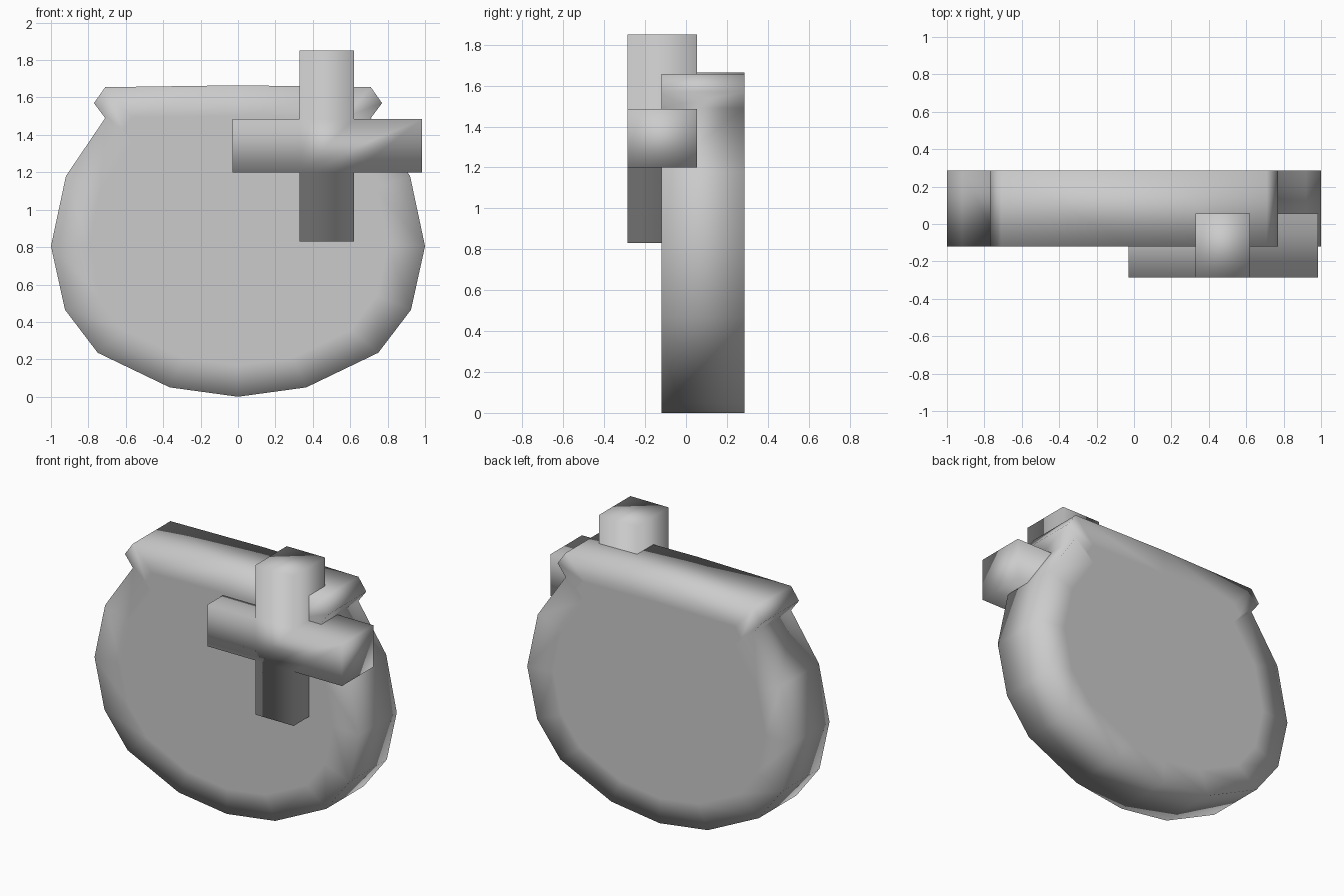
import bpy, bmesh

if "Cube" in bpy.data.objects:
    bpy.data.objects.remove(bpy.data.objects["Cube"])


def slab(name, outline, y0, y1, centre=None, inner=0.8):
    """Extrude an x-z outline along y; optionally add a coplanar inner ring so shading rolls at the edge."""
    bm = bmesh.new()
    n = len(outline)
    rings = []
    for y in (y0, y1):
        ring = [bm.verts.new((x, y, z)) for x, z in outline]
        cap = ring
        if centre:
            cx, cz = centre
            cap = [bm.verts.new((cx + (x - cx) * inner, y, cz + (z - cz) * inner))
                   for x, z in outline]
            for i in range(n):
                j = (i + 1) % n
                bm.faces.new((ring[i], ring[j], cap[j], cap[i]))
        bm.faces.new(cap)
        rings.append(ring)
    a, b = rings
    for i in range(n):
        j = (i + 1) % n
        bm.faces.new((a[i], a[j], b[j], b[i]))
    bmesh.ops.recalc_face_normals(bm, faces=bm.faces)
    for f in bm.faces:
        f.smooth = True
    mesh = bpy.data.meshes.new(name)
    bm.to_mesh(mesh)
    bm.free()
    obj = bpy.data.objects.new(name, mesh)
    bpy.context.collection.objects.link(obj)
    return obj


# Round pouch with a flared rim: right half of the profile, mirrored
half = [(0.365, 0.05), (0.75, 0.235), (0.925, 0.465), (1.0, 0.805),
        (0.92, 1.18), (0.71, 1.49), (0.77, 1.57), (0.71, 1.655)]
pouch = [(0, 0)] + half + [(0, 1.665)] + [(-x, z) for x, z in reversed(half)]
slab("pouch", pouch, -0.12, 0.285, centre=(0, 0.85))

# Thick plus sign on the upper right of the front
x0, x1, x2, x3 = -0.03, 0.33, 0.62, 0.985
z0, z1, z2, z3 = 0.83, 1.20, 1.485, 1.85
plus = [(x1, z0), (x2, z0), (x2, z1), (x3, z1), (x3, z2), (x2, z2),
        (x2, z3), (x1, z3), (x1, z2), (x0, z2), (x0, z1), (x1, z1)]
slab("plus_sign", plus, -0.285, 0.055)
